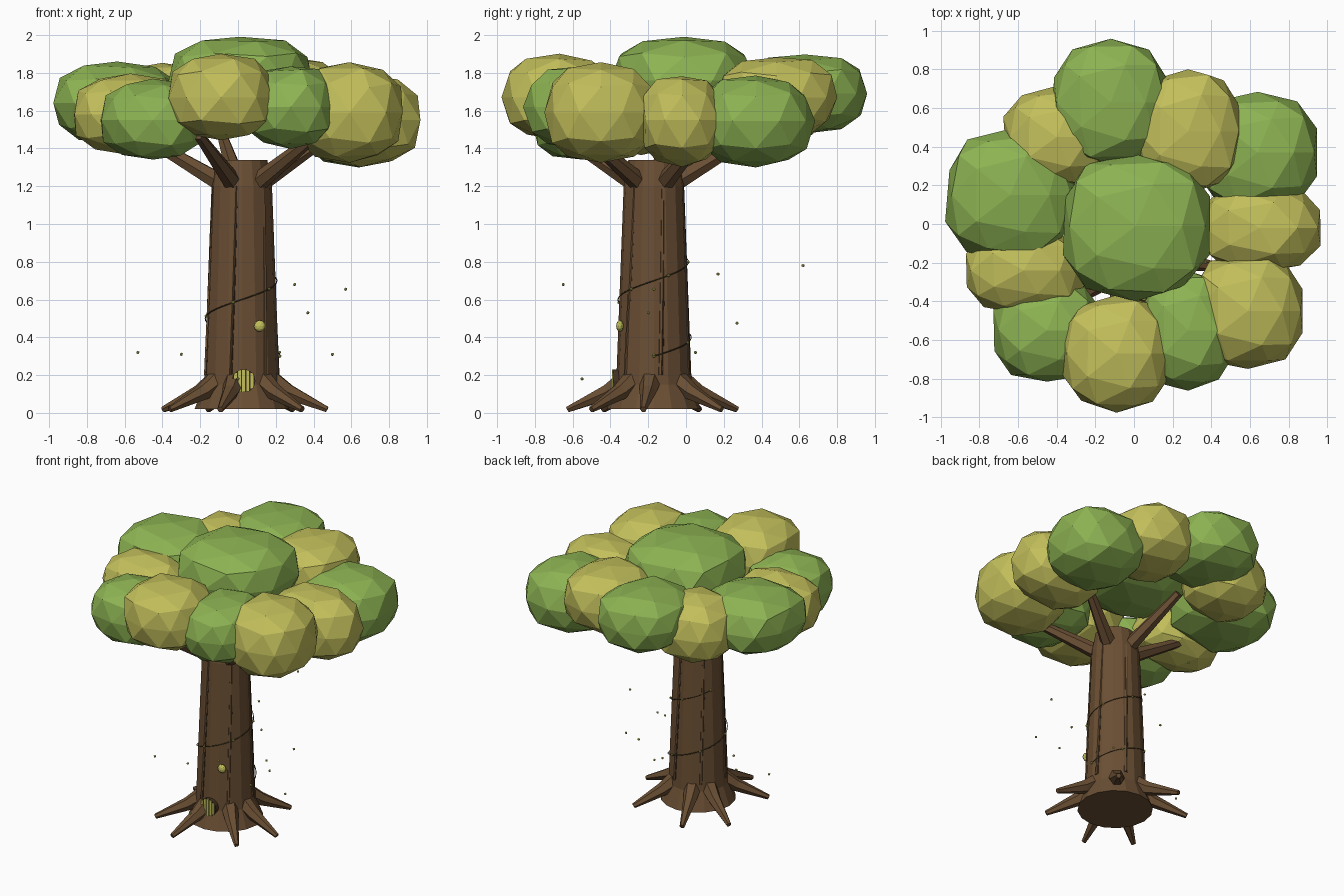
import bpy, bmesh, math, random
from mathutils import Vector

random.seed(4)
cube = bpy.data.objects.get("Cube")
if cube:
    bpy.data.objects.remove(cube, do_unlink=True)

CX, CY = 0.02, -0.17          # trunk axis


def material(name, rgb):
    m = bpy.data.materials.new(name)
    m.use_nodes = True
    m.diffuse_color = (*rgb, 1)
    m.node_tree.nodes["Principled BSDF"].inputs["Base Color"].default_value = (*rgb, 1)
    return m


GREEN = material("leaf green", (0.265, 0.45, 0.085))
OLIVE = material("leaf yellow", (0.54, 0.52, 0.105))
BARK = material("bark brown", (0.145, 0.078, 0.034))
GROOVE = material("dark bark", (0.055, 0.03, 0.016))
VINE = material("vine brown", (0.07, 0.055, 0.02))


def finish(bm, name, mat):
    bmesh.ops.recalc_face_normals(bm, faces=bm.faces)
    mesh = bpy.data.meshes.new(name)
    bm.to_mesh(mesh)
    bm.free()
    mesh.materials.append(mat)
    ob = bpy.data.objects.new(name, mesh)
    bpy.context.collection.objects.link(ob)
    return ob


def polar(angle, r, z):
    a = math.radians(angle)
    return Vector((CX + r * math.cos(a), CY + r * math.sin(a), z))


def tapered(name, points, radii, sides, mat):
    """Faceted tube through points with one radius for each point."""
    bm = bmesh.new()
    rot = (points[-1] - points[0]).to_track_quat("Z", "Y")
    rings = []
    for p, r in zip(points, radii):
        ring = []
        for i in range(sides):
            a = math.tau * i / sides
            ring.append(bm.verts.new(p + rot @ Vector((r * math.cos(a), r * math.sin(a), 0))))
        rings.append(ring)
    for low, high in zip(rings, rings[1:]):
        for i in range(sides):
            j = (i + 1) % sides
            bm.faces.new((low[i], low[j], high[j], high[i]))
    bm.faces.new(rings[0])
    bm.faces.new(rings[-1])
    return finish(bm, name, mat)


def blob(name, centre, size, mat, detail=2, jitter=0.0, plump=1.0):
    """Faceted ball; plump below 1 pushes it towards a rounded box."""
    bm = bmesh.new()
    bmesh.ops.create_icosphere(bm, subdivisions=detail, radius=1)
    for v in bm.verts:
        grow = 1 + random.uniform(-jitter, jitter)
        v.co = Vector(c + s * grow * math.copysign(abs(k) ** plump, k)
                      for c, s, k in zip(centre, size, v.co))
    return finish(bm, name, mat)


# Trunk with flared foot
def trunk_radius(z):
    return 0.2 - 0.042 * (z - 0.15) / 1.05


profile = [(0.02, 0.25), (0.15, 0.2), (1.2, 0.16), (1.34, 0.135)]
tapered("trunk", [Vector((CX, CY, z)) for z, r in profile], [r for z, r in profile], 16, BARK)

# Bark ridges, each with a dark groove beside it
for i in range(6):
    a = i * 60 - 110
    for name, turn, r, mat in (("bark_ridge", 0, 0.011, BARK), ("bark_groove", 4, 0.004, GROOVE)):
        pts = [polar(a + turn + 8 * t, trunk_radius(z) - 0.004, z)
               for t, z in ((0, 0.2), (0.5, 0.7), (1, 1.2))]
        tapered(name, pts, (r, r, r * 0.8), 5, mat)

# Roots: direction and reach
for a, reach in ((-7, .455), (53, .45), (112, .475), (150, .48), (-145, .465), (-104, .47), (-46, .46)):
    pts = [polar(a, 0.13, 0.19), polar(a, 0.25, 0.11), polar(a, reach, 0.018)]
    tapered("root", pts, (0.062, 0.045, 0.017), 6, BARK)

# Branches
for i in range(5):
    a = -115 + 72 * i
    tapered("branch", [polar(a, 0.08, 1.2), polar(a, 0.54, 1.47)], (0.054, 0.028), 6, BARK)

# Canopy: centre and half size of each leaf clump
clumps = [
    (.01, -.01, 1.76, .39, .38, .235, GREEN),
    (-.12, .63, 1.69, .31, .33, .21, GREEN),
    (.28, .48, 1.67, .29, .32, .22, OLIVE),
    (.64, .37, 1.545, .31, .31, .24, GREEN),
    (.65, -.02, 1.55, .32, .23, .24, OLIVE),
    (.59, -.45, 1.59, .30, .30, .26, OLIVE),
    (.28, -.55, 1.62, .25, .31, .22, GREEN),
    (-.09, -.67, 1.67, .29, .30, .225, OLIVE),
    (-.45, -.55, 1.55, .28, .27, .215, GREEN),
    (-.57, -.24, 1.58, .31, .22, .21, OLIVE),
    (-.64, .15, 1.64, .34, .34, .22, GREEN),
    (-.40, .45, 1.62, .28, .26, .23, OLIVE),
]
for *dims, mat in clumps:
    blob("leaf_clump", dims[:3], dims[3:], mat, jitter=0.035, plump=0.8)

# Vine winding up the trunk, with small buds
steps = 48
path = []
for i in range(steps + 1):
    z = 0.3 + 0.57 * i / steps
    path.append(polar((z - 0.3) * 900, trunk_radius(z) + 0.008, z))
curve = bpy.data.curves.new("vine", "CURVE")
curve.dimensions = "3D"
curve.bevel_depth = 0.003
curve.bevel_resolution = 0
spline = curve.splines.new("POLY")
spline.points.add(steps)
for point, co in zip(spline.points, path):
    point.co = (*co, 1)
curve.materials.append(VINE)
bpy.context.collection.objects.link(bpy.data.objects.new("vine", curve))
for co in path[::6]:
    blob("vine_bud", co, (.009, .009, .009), OLIVE, 1)

# Drifting leaf specks
specks = [(-.53, -.2, .32), (-.3, -.15, .31), (.22, .05, .32), (.5, -.17, .31),
          (.3, -.65, .68), (.57, -.17, .655), (.37, -.2, .53), (0, -.55, .18),
          (.05, .17, .735), (0, .27, .475), (.05, .62, .78)]
for co in specks:
    blob("leaf_speck", co, (.009, .009, .009), OLIVE, 1)

# Round knob on the trunk front
blob("knob", (.115, -.35, .46), (.031, .02, .031), OLIVE)

# Striped round opening at the foot
tapered("opening", [Vector((.03, -.33, .17)), Vector((.03, -.387, .17))], (.062, .062), 14, GROOVE)
for i in range(-2, 3):
    x = i * 0.022
    half = math.sqrt(0.06 ** 2 - x * x)
    bm = bmesh.new()
    bmesh.ops.create_cube(bm, size=1)
    for v in bm.verts:
        v.co = (.03 + x + v.co.x * .015, -.389 + v.co.y * .008, .17 + v.co.z * 2 * half)
    finish(bm, "opening_stripe", OLIVE)
